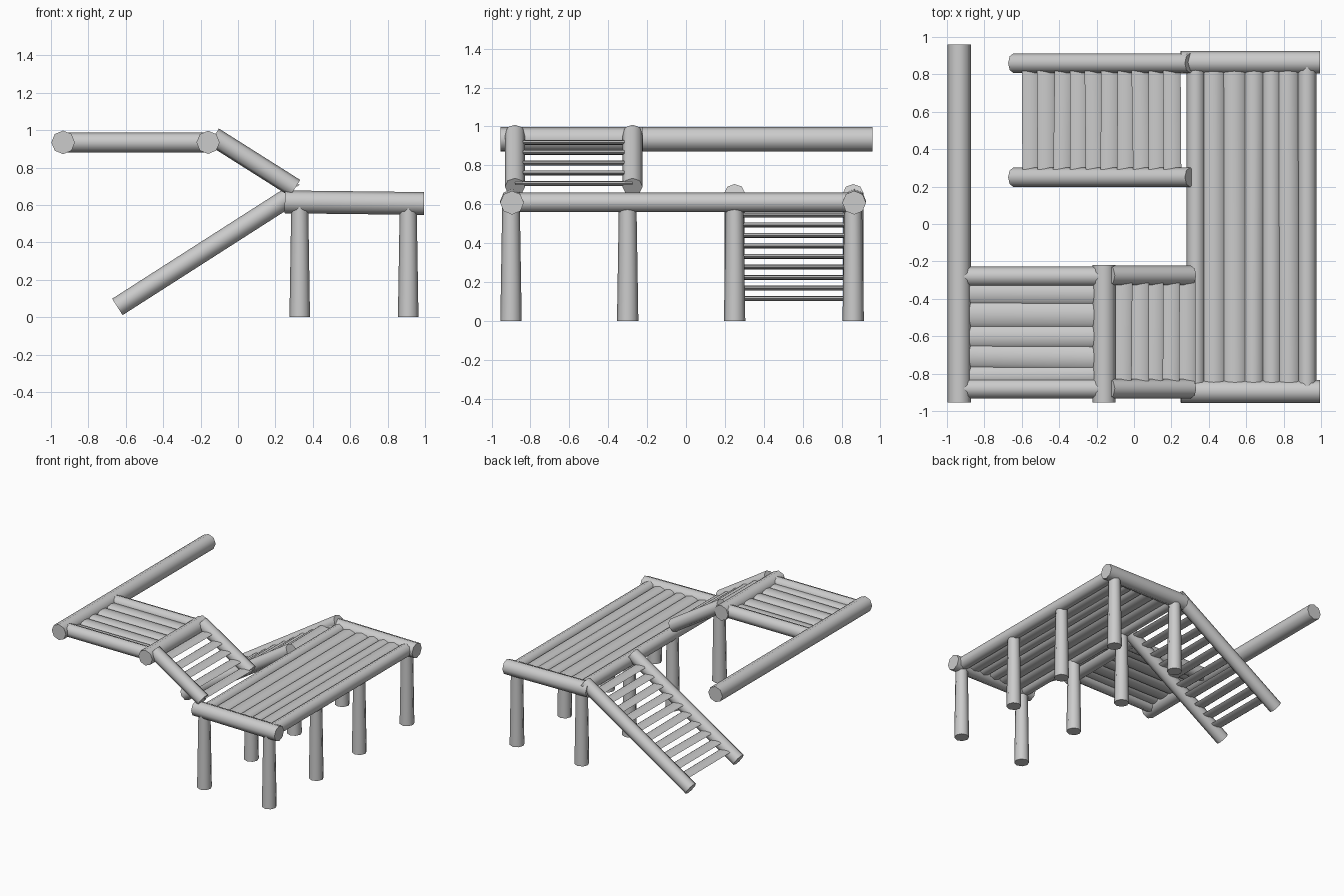
import bpy, bmesh, math, random
from mathutils import Matrix, Vector

random.seed(4)
if "Cube" in bpy.data.objects:
    bpy.data.objects.remove(bpy.data.objects["Cube"])

wood = bpy.data.materials.new("grey_wood")
wood.use_nodes = True
grey = (0.6, 0.6, 0.6, 1)
wood.diffuse_color = grey
wood.node_tree.nodes["Principled BSDF"].inputs["Base Color"].default_value = grey


def log(name, start, end, width, height=None, taper=1.0):
    """Eight-sided log from start to end; width and height are half sizes."""
    a, b = Vector(start), Vector(end)
    axis = (b - a).normalized()
    ref = Vector((0, 1, 0)) if abs(axis.z) > 0.9 else Vector((0, 0, 1))
    side = ref.cross(axis).normalized()
    up = axis.cross(side)
    turn = Matrix((side, up, axis)).transposed().to_4x4()
    size = Matrix.Diagonal((width, height or width, (b - a).length, 1))
    bm = bmesh.new()
    bmesh.ops.create_cone(bm, cap_ends=True, segments=8, radius1=1, radius2=taper,
                          depth=1, matrix=Matrix.Translation((a + b) / 2) @ turn @ size)
    mesh = bpy.data.meshes.new(name)
    bm.to_mesh(mesh)
    bm.free()
    mesh.materials.append(wood)
    obj = bpy.data.objects.new(name, mesh)
    bpy.context.collection.objects.link(obj)
    bpy.ops.object.select_all(action='DESELECT')
    obj.select_set(True)
    bpy.context.view_layer.objects.active = obj
    bpy.ops.object.shade_smooth_by_angle(angle=math.radians(50))
    return obj


def jitter(amount=0.006):
    return random.uniform(-amount, amount)


def stairs(name, low, high, y_rails, first, count, pitch, z_shift=0.0):
    """Two sloping rails with thin treads; low and high are (x, z)."""
    for i, y in enumerate(y_rails):
        log(f"{name}_rail_{i + 1}", (low[0], y, low[1]), (high[0], y, high[1]), 0.052)
    slope = (high[1] - low[1]) / (high[0] - low[0])
    for i in range(count):
        x = first + i * pitch
        z = low[1] + slope * (x - low[0]) + z_shift
        log(f"{name}_tread_{i + 1}", (x + jitter(), y_rails[0], z),
            (x + jitter(), y_rails[1], z), 0.047, 0.013)


# Main deck posts
for x in (0.33, 0.91):
    for y in (-0.90, -0.30, 0.25, 0.86):
        log("deck_post", (x, y, 0), (x, y, 0.61), 0.055, taper=0.82)

# Main deck end beams
for name, y in (("front_deck_beam", -0.895), ("back_deck_beam", 0.865)):
    log(name, (0.25, y, 0.617), (0.995, y, 0.608), 0.061)

# Main deck edge logs and planks
for name, x in (("inner_edge_log", 0.33), ("outer_edge_log", 0.925)):
    log(name, (x, -0.88, 0.61), (x, 0.85, 0.61), 0.05)
for x, half in ((0.43, 0.064), (0.54, 0.066), (0.643, 0.053), (0.732, 0.05), (0.825, 0.06)):
    log("deck_plank", (x + jitter(), -0.88, 0.61), (x + jitter(), 0.85, 0.61), half, 0.035)

# Long stairs down to the ground
stairs("long_stairs", (-0.645, 0.055), (0.30, 0.66), (0.25, 0.86), -0.55, 10, 0.084)

# Short stairs up to the small platform
stairs("short_stairs", (-0.13, 0.965), (0.305, 0.69), (-0.275, -0.88), -0.055, 5, 0.083)

# Small upper platform frame
log("long_side_log", (-0.935, -0.955, 0.935), (-0.935, 0.96, 0.935), 0.063)
log("platform_cross_log", (-0.16, -0.955, 0.935), (-0.16, -0.22, 0.935), 0.062)
for name, y in (("platform_back_rail", -0.28), ("platform_front_rail", -0.88)):
    log(name, (-0.93, y, 0.935), (-0.17, y, 0.935), 0.053)

# Small upper platform planks
for y, half in ((-0.37, 0.056), (-0.485, 0.064), (-0.60, 0.055), (-0.71, 0.06), (-0.81, 0.05)):
    log("platform_plank", (-0.89, y + jitter(), 0.935), (-0.21, y + jitter(), 0.935), half, 0.02)
